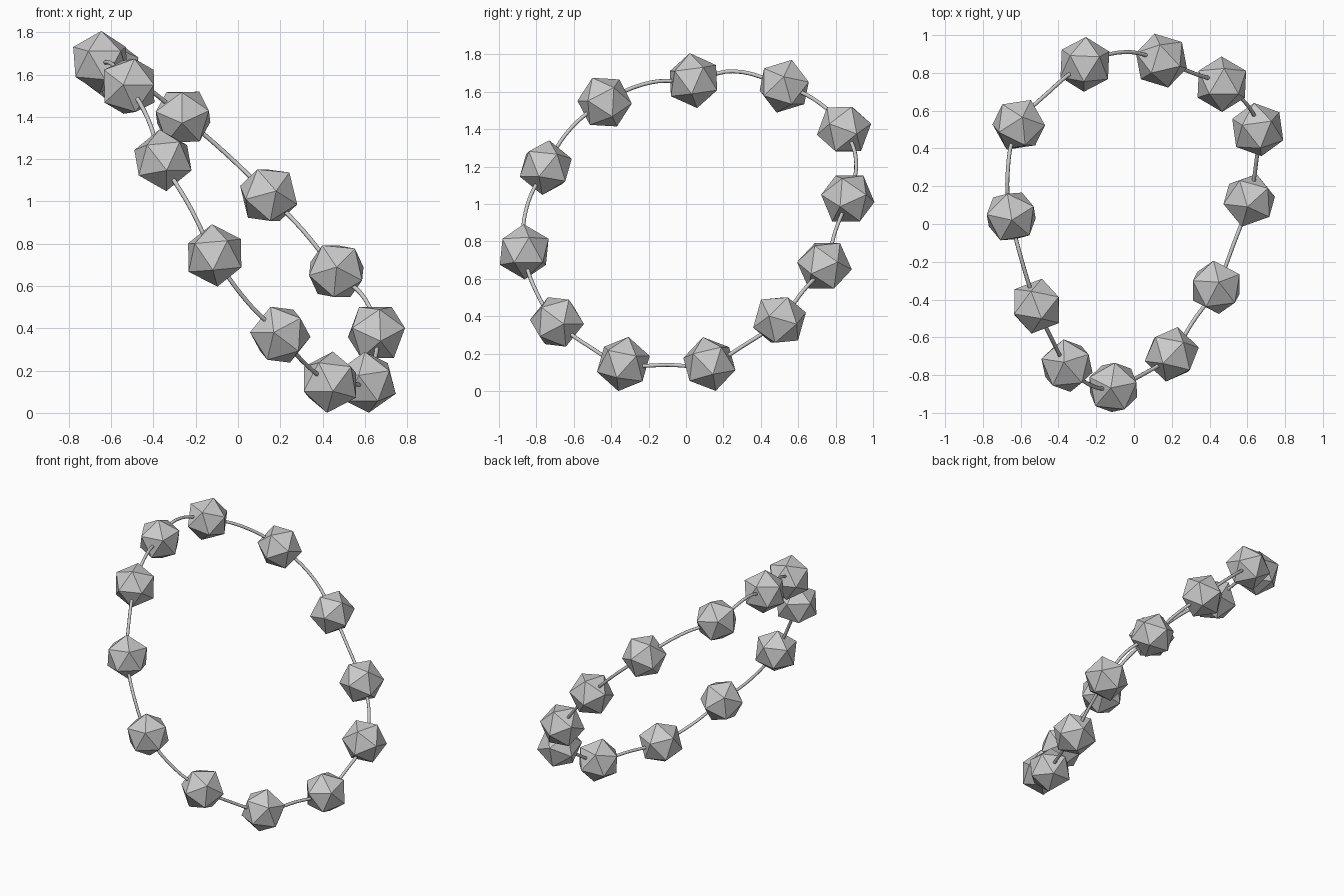
import bpy
from mathutils import Vector

if "Cube" in bpy.data.objects:
    bpy.data.objects.remove(bpy.data.objects["Cube"])

BEAD_RADIUS = 0.148
CORD_RADIUS = 0.0105

# bead centres around the loop
beads = [(-.65, .04, 1.66), (-.61, .525, 1.63), (-.26, .845, 1.40), (.145, .865, 1.03),
         (.465, .74, .67), (.655, .50, .38), (.61, .125, .145), (.435, -.335, .145),
         (.20, -.69, .37), (-.11, -.865, .745), (-.355, -.75, 1.195), (-.515, -.435, 1.545)]

# cord points halfway between each bead and the next
mids = [(-.67, .25, 1.71), (-.45, .70, 1.55), (-.05, .91, 1.22), (.31, .80, .86),
        (.60, .63, .54), (.645, .31, .245), (.53, -.10, .14), (.31, -.52, .24),
        (.04, -.80, .53), (-.225, -.855, .97), (-.43, -.62, 1.40), (-.595, -.19, 1.65)]

# cord: closed smooth tube through beads and midpoints
curve = bpy.data.curves.new("cord", 'CURVE')
curve.dimensions = '3D'
curve.bevel_depth = CORD_RADIUS
curve.bevel_resolution = 2
curve.resolution_u = 6
path = [p for pair in zip(beads, mids) for p in pair]
spline = curve.splines.new('BEZIER')
spline.bezier_points.add(len(path) - 1)
for bp, co in zip(spline.bezier_points, path):
    bp.co = co
    bp.handle_left_type = bp.handle_right_type = 'AUTO'
spline.use_cyclic_u = True
bpy.context.collection.objects.link(bpy.data.objects.new("cord", curve))

# faceted beads, turned to follow the cord
for i, co in enumerate(beads):
    tangent = Vector(mids[i]) - Vector(mids[i - 1])
    bpy.ops.mesh.primitive_ico_sphere_add(subdivisions=1, radius=BEAD_RADIUS, location=co,
                                          rotation=tangent.to_track_quat('X', 'Z').to_euler())
    bpy.context.object.name = f"bead_{i + 1}"
